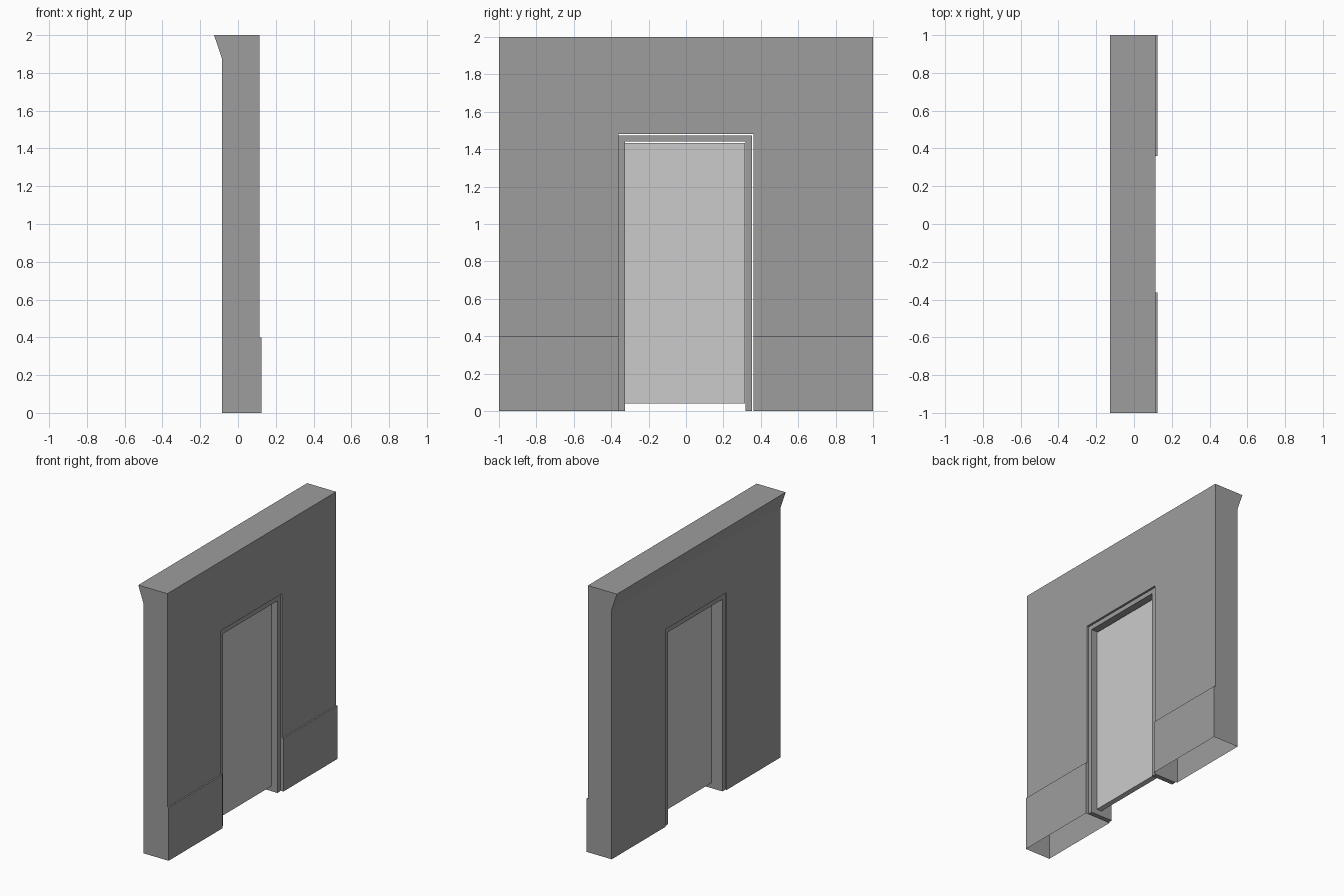
import bpy, bmesh

if "Cube" in bpy.data.objects:
    bpy.data.objects.remove(bpy.data.objects["Cube"])


def grey(name, value):
    mat = bpy.data.materials.new(name)
    mat.diffuse_color = (value, value, value, 1)
    mat.use_nodes = True
    mat.node_tree.nodes["Principled BSDF"].inputs["Base Color"].default_value = mat.diffuse_color
    return mat


def finish(bm, name, mat=None):
    bmesh.ops.recalc_face_normals(bm, faces=bm.faces)
    mesh = bpy.data.meshes.new(name)
    bm.to_mesh(mesh)
    bm.free()
    obj = bpy.data.objects.new(name, mesh)
    bpy.context.collection.objects.link(obj)
    if mat:
        mesh.materials.append(mat)
    return obj


def prism(points, offset):
    """Extrude a closed outline of 3D points by an offset."""
    bm = bmesh.new()
    face = bm.faces.new([bm.verts.new(p) for p in points])
    ext = bmesh.ops.extrude_face_region(bm, geom=[face], use_keep_orig=True)
    verts = [g for g in ext["geom"] if isinstance(g, bmesh.types.BMVert)]
    bmesh.ops.translate(bm, verts=verts, vec=offset)
    return bm


def box(x0, x1, y0, y1, z0, z1):
    return prism([(x0, y0, z0), (x1, y0, z0), (x1, y1, z0), (x0, y1, z0)],
                 (0, 0, z1 - z0))


dark = grey("dark_grey", 0.34)
light = grey("light_grey", 0.8)

# Wall: one side profile with cornice at the back and plinth at the front
profile = [(-0.084, 0), (0.125, 0), (0.125, 0.4), (0.114, 0.4),
           (0.114, 2), (-0.127, 2), (-0.084, 1.873)]
wall = finish(prism([(x, -1, z) for x, z in profile], (0, 2, 0)), "wall", dark)

# Doorway cut through the wall
cutter = finish(box(-0.3, 0.3, -0.362, 0.36, -0.2, 1.48), "doorway_cutter")
cutter.hide_render = True
mod = wall.modifiers.new("doorway", 'BOOLEAN')
mod.operation = 'DIFFERENCE'
mod.solver = 'EXACT'
mod.object = cutter
bpy.context.view_layer.objects.active = wall
wall.select_set(True)
bpy.ops.object.modifier_apply(modifier=mod.name)
bpy.data.objects.remove(cutter)

# The wall is hollow and open underneath
bm = bmesh.new()
bm.from_mesh(wall.data)
floor = [f for f in bm.faces if all(abs(v.co.z) < 1e-4 for v in f.verts)]
bmesh.ops.delete(bm, geom=floor, context='FACES_ONLY')
bm.to_mesh(wall.data)
bm.free()

# Door frame: U-shaped outline pushed through the wall thickness
outline = [(-0.361, 0), (-0.361, 1.474), (0.353, 1.474), (0.353, 0),
           (0.317, 0), (0.317, 1.44), (-0.326, 1.44), (-0.326, 0)]
finish(prism([(-0.074, y, z) for y, z in outline], (0.179, 0, 0)),
       "door_frame", dark)

# Door leaf, clear of the floor and the frame head
finish(box(0.017, 0.058, -0.325, 0.316, 0.04, 1.433), "door_leaf", light)
